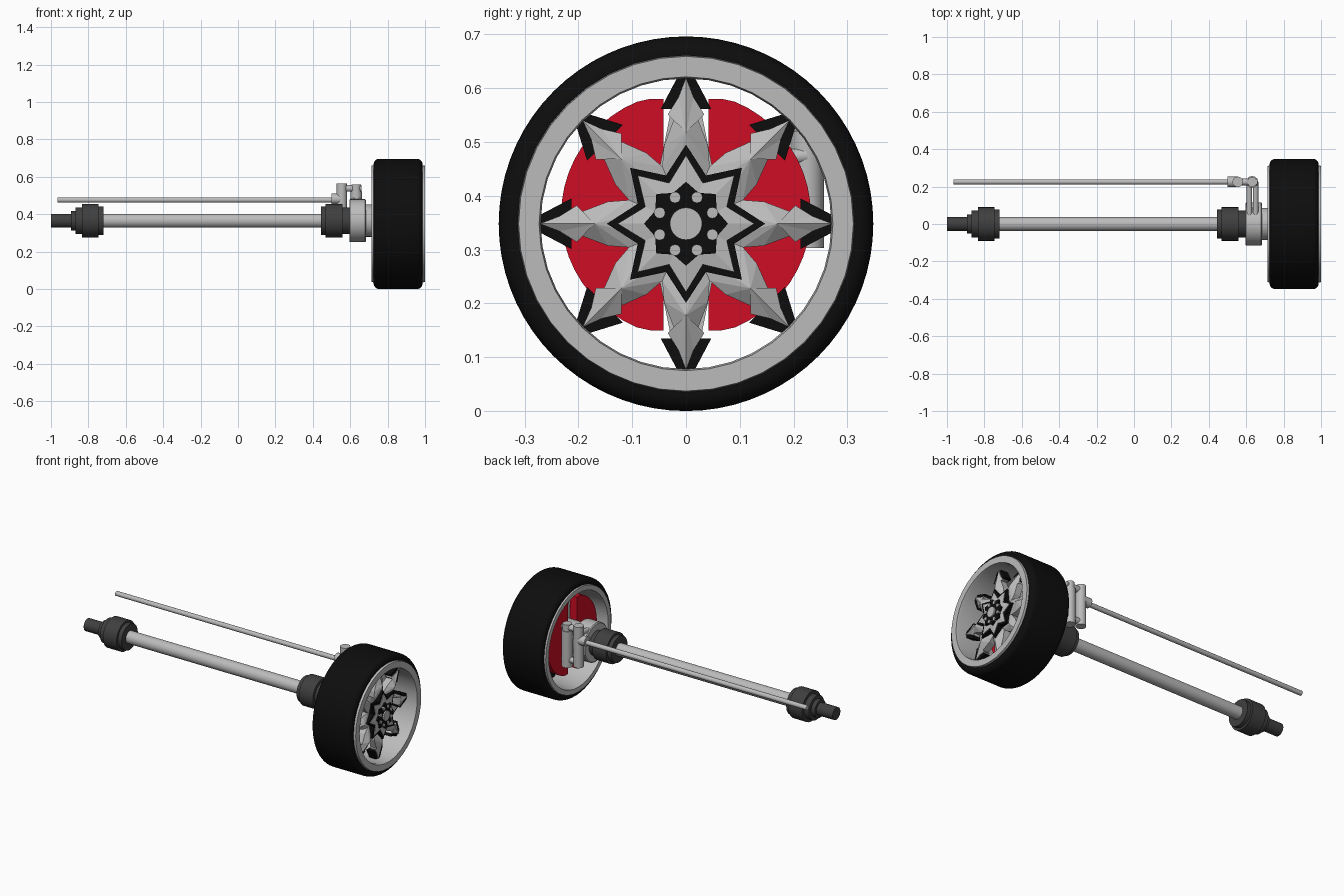
import bpy, bmesh, math
from mathutils import Vector

if "Cube" in bpy.data.objects:
    bpy.data.objects.remove(bpy.data.objects["Cube"])

def material(name, c):
    m = bpy.data.materials.new(name)
    m.diffuse_color = (*c, 1)
    m.use_nodes = True
    m.node_tree.nodes["Principled BSDF"].inputs["Base Color"].default_value = m.diffuse_color
    return m

GREY = material("light_metal", (0.5, 0.5, 0.5))
BLACK = material("black_rubber", (0.004, 0.004, 0.004))
DARK = material("dark_joint", (0.05, 0.05, 0.05))
RED = material("brake_red", (0.62, 0.004, 0.017))
WZ, AZ = 0.348, 0.365          # heights of wheel centre and drive shaft

def finish(name, bm, mat, smooth=True):
    bmesh.ops.recalc_face_normals(bm, faces=bm.faces)
    me = bpy.data.meshes.new(name)
    bm.to_mesh(me)
    bm.free()
    me.materials.append(mat)
    if smooth:
        for p in me.polygons:
            p.use_smooth = True
        me.set_sharp_from_angle(angle=math.radians(32))
    ob = bpy.data.objects.new(name, me)
    bpy.context.collection.objects.link(ob)
    return ob

def lathe(name, profile, mat, z, n=48, closed=False):
    """Turn (x, radius) points around the x axis at height z."""
    bm = bmesh.new()
    rings = [[bm.verts.new((x, r * math.cos(2 * math.pi * i / n), z + r * math.sin(2 * math.pi * i / n)))
              for i in range(n)] for x, r in profile]
    pairs = list(zip(rings, rings[1:]))
    if closed:
        pairs.append((rings[-1], rings[0]))
    else:
        bm.faces.new(rings[0])
        bm.faces.new(rings[-1])
    for a, b in pairs:
        for i in range(n):
            j = (i + 1) % n
            bm.faces.new((a[i], a[j], b[j], b[i]))
    return finish(name, bm, mat)

def rod(name, a, b, r, mat=GREY, n=24):
    a, b = Vector(a), Vector(b)
    bm = bmesh.new()
    bmesh.ops.create_cone(bm, cap_ends=True, segments=n, radius1=r, radius2=r, depth=(b - a).length)
    ob = finish(name, bm, mat)
    ob.location = (a + b) / 2
    ob.rotation_euler = (b - a).to_track_quat('Z', 'Y').to_euler()

def plate(bm, pts, x0, x1, z=WZ, peak=None):
    """Extrude a (y, z) outline along x; a peak (y, z, x) makes a faceted front."""
    back = [bm.verts.new((x0, p[0], z + p[1])) for p in pts]
    front = [bm.verts.new((x1, p[0], z + p[1])) for p in pts]
    bm.faces.new(back)
    top = bm.verts.new((peak[2], peak[0], z + peak[1])) if peak else None
    if not peak:
        bm.faces.new(front)
    for i in range(len(pts)):
        j = (i + 1) % len(pts)
        bm.faces.new((back[i], back[j], front[j], front[i]))
        if peak:
            bm.faces.new((front[i], front[j], top))

def turn(p, k):
    a = k * math.pi / 4
    return (p[0] * math.cos(a) - p[1] * math.sin(a), p[0] * math.sin(a) + p[1] * math.cos(a))

def star(name, tip, valley, x0, x1, peak, mat):
    pts = []
    for k in range(8):
        pts.append(turn((tip, 0), k))
        pts.append(turn((valley, 0), k + 0.5))
    bm = bmesh.new()
    plate(bm, pts, x0, x1, peak=(0, 0, peak) if peak else None)
    return finish(name, bm, mat, False)

# Tyre and open rim barrel
arc = [math.radians(a) for a in range(0, 91, 15)]
tyre = [(0.725, 0.29)] + [(0.755 - 0.03 * math.cos(a), 0.318 + 0.03 * math.sin(a)) for a in arc]
tyre += [(0.957 + 0.03 * math.sin(a), 0.318 + 0.03 * math.cos(a)) for a in arc] + [(0.987, 0.29)]
lathe("tyre", tyre, BLACK, WZ, 72, True)
lathe("rim", [(0.715, 0.311), (0.715, 0.282), (0.80, 0.274), (0.985, 0.27), (1.0, 0.273),
              (1.0, 0.311), (0.985, 0.313), (0.73, 0.313)], GREY, WZ, 40, True)

# Eight barbed spokes with a raised ridge, and black tip arrows behind them
half = [(0.235, 0.014), (0.203, 0.034), (0.203, 0.019), (0.145, 0.041), (0.106, 0.044)]
outline = [(0.272, 0)] + half + [(0.06, 0.0249), (0.06, -0.0249)] + [(a, -b) for a, b in reversed(half)]
arrow = [(0.27, 0.017), (0.213, 0.047), (0.213, 0.02)]
arrow += [(0.235, 0)] + [(a, -b) for a, b in reversed(arrow)]
spokes, tips = bmesh.new(), bmesh.new()
for k in range(8):
    plate(spokes, [turn(p, k) for p in outline], 0.895, 0.935, peak=(*turn((0.17, 0), k), 0.96))
    plate(tips, [turn(p, k) for p in arrow], 0.885, 0.93)
finish("spokes", spokes, GREY, False)
finish("spoke_tips", tips, BLACK, False)

# Layered centre stars, hub cap and bolts
star("black_star", 0.147, 0.097, 0.89, 0.965, None, BLACK)
star("grey_star", 0.127, 0.082, 0.95, 0.968, 0.98, GREY)
star("hub_star", 0.078, 0.062, 0.96, 0.982, None, BLACK)
lathe("hub_cap", [(0.96, 0.03), (0.99, 0.03)], GREY, WZ, 24)
for k in range(8):
    y, z = turn((0.053, 0), k + 0.5)
    rod("wheel_bolt", (0.96, y, WZ + z), (0.987, y, WZ + z), 0.0105, n=12)

# Two red brake halves with a grey carrier between them
for s in (-1, 1):
    pts = []
    for i in range(25):
        a = math.radians(-80 + 160 * i / 24)
        pts.append((s * max(0.042, 0.232 * math.cos(a)), max(-0.215, min(0.215, 0.228 * math.sin(a)))))
    bm = bmesh.new()
    plate(bm, pts, 0.755, 0.80, AZ)
    finish("brake_half", bm, RED, False)
bm = bmesh.new()
plate(bm, [(-0.03, 0.2), (0.03, 0.2), (0.05, 0.1), (0.05, -0.1), (0.03, -0.2), (-0.03, -0.2),
           (-0.05, -0.1), (-0.05, 0.1)], 0.80, 0.83)
finish("brake_carrier", bm, GREY, False)

# Hub and knuckle
lathe("hub", [(0.68, 0.086), (0.80, 0.086), (0.80, 0.06), (0.93, 0.06)], GREY, AZ)
lathe("knuckle", [(0.595, 0.11), (0.60, 0.115), (0.68, 0.115), (0.685, 0.11)], GREY, AZ)

# Drive shaft with a stepped joint at each end
lathe("drive_shaft", [(-0.74, 0.037), (0.48, 0.037)], GREY, AZ)
lathe("inner_joint", [(-1, 0.037), (-0.893, 0.037), (-0.893, 0.052), (-0.868, 0.052), (-0.868, 0.072),
                      (-0.835, 0.072), (-0.835, 0.09), (-0.745, 0.09), (-0.745, 0.077), (-0.72, 0.077)], DARK, AZ)
lathe("outer_joint", [(0.443, 0.077), (0.468, 0.077), (0.468, 0.09), (0.56, 0.09), (0.56, 0.072),
                      (0.60, 0.072)], DARK, AZ)

# Steering linkage: tie rod, two upright pins, cross links and fork arms
Y = 0.225
rod("tie_rod", (-0.965, Y, 0.476), (0.52, Y, 0.476), 0.014, n=12)
rod("tie_rod_end", (0.50, Y, 0.482), (0.56, Y, 0.482), 0.028)
rod("outer_pin", (0.555, Y, 0.32), (0.555, Y, 0.565), 0.028)
rod("knuckle_pin", (0.632, Y, 0.303), (0.632, Y, 0.52), 0.031)
rod("pin_head", (0.632, Y, 0.515), (0.632, Y, 0.558), 0.026)
for z in (0.538, 0.345):
    rod("cross_link", (0.555, Y, z), (0.66, Y, z), 0.018)
for z in (0.475, 0.335):
    for x in (0.617, 0.65):
        rod("fork_arm", (x, 0.05, z - 0.02), (x, Y, z), 0.015, n=16)
